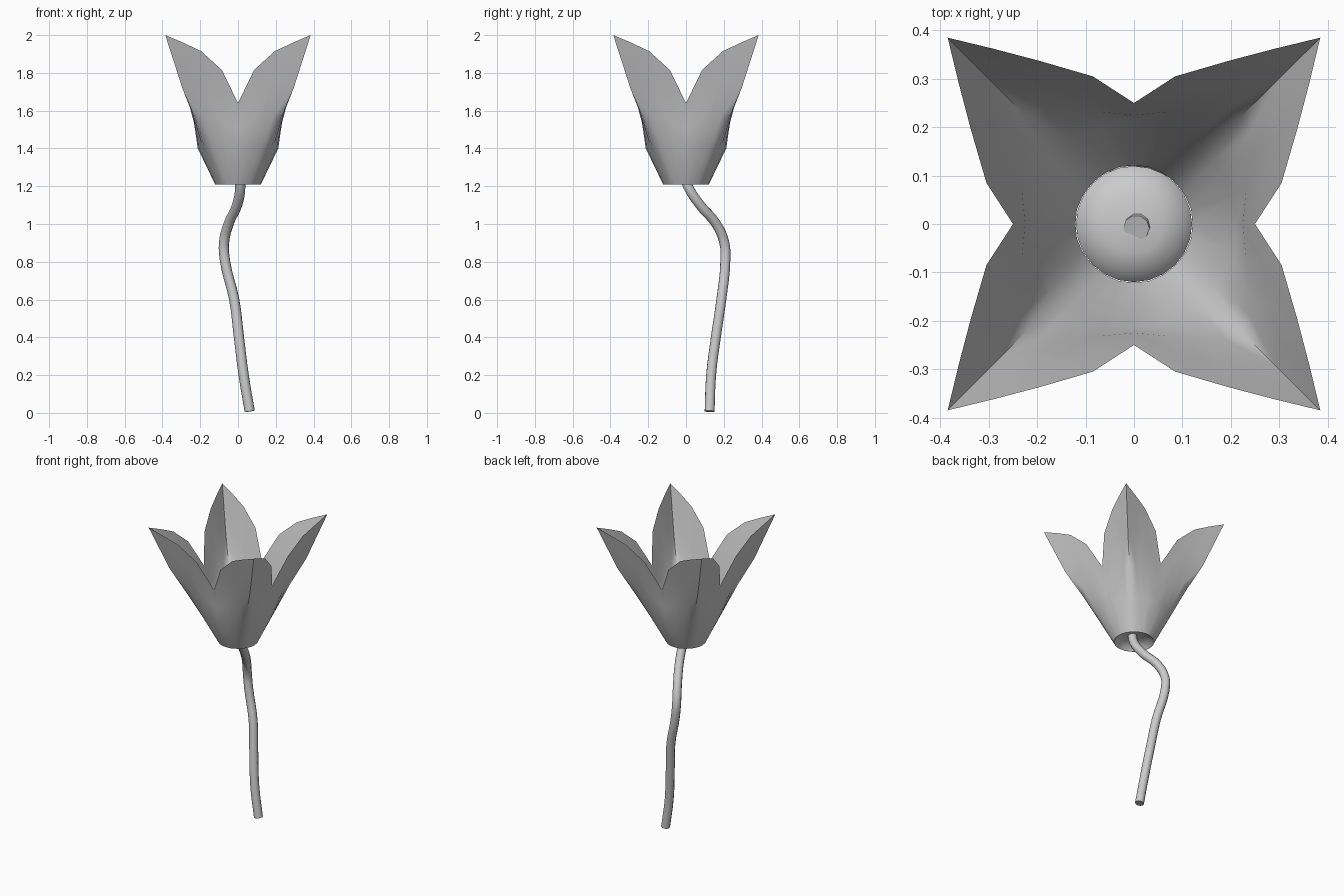
import bpy, bmesh, math
from mathutils import Vector, Matrix

if "Cube" in bpy.data.objects:
    bpy.data.objects.remove(bpy.data.objects["Cube"])

def add_mesh(name, bm, angle=60):
    bmesh.ops.remove_doubles(bm, verts=bm.verts, dist=0.0005)
    bmesh.ops.recalc_face_normals(bm, faces=bm.faces)
    me = bpy.data.meshes.new(name)
    bm.to_mesh(me)
    bm.free()
    ob = bpy.data.objects.new(name, me)
    bpy.context.collection.objects.link(ob)
    bpy.ops.object.select_all(action='DESELECT')
    ob.select_set(True)
    bpy.context.view_layer.objects.active = ob
    bpy.ops.object.shade_smooth_by_angle(angle=math.radians(angle))
    return ob

# Petal columns from the notch between petals (first) to the petal ridge (last)
columns = [
    [(0, .121, 1.21), (0, .213, 1.40), (0, .225, 1.50), (0, .236, 1.57), (0, .25, 1.64)],
    [(.03, .118, 1.21), (.058, .206, 1.40), (.075, .232, 1.53), (.083, .265, 1.68), (.085, .305, 1.815)],
    [(.058, .106, 1.21), (.107, .182, 1.39), (.145, .235, 1.56), (.175, .285, 1.74), (.195, .337, 1.915)],
    [(.074, .095, 1.21), (.132, .168, 1.38), (.19, .24, 1.58), (.24, .30, 1.77), (.29, .362, 1.96)],
    [(.085, .085, 1.21), (.150, .150, 1.38), (.222, .222, 1.55), (.295, .295, 1.72), (.385, .385, 2.0)],
]

# Flower cup: one eighth, mirrored and turned around four times
bm = bmesh.new()
for quarter in range(4):
    turn = Matrix.Rotation(quarter * math.pi / 2, 3, 'Z')
    for side in (1, -1):
        grid = [[bm.verts.new(turn @ Vector((side * x, y, z))) for x, y, z in col]
                for col in columns]
        for a, b in zip(grid, grid[1:]):
            for i in range(len(a) - 1):
                bm.faces.new((a[i], b[i], b[i + 1], a[i + 1]))
add_mesh("petals", bm)

# Domed floor of the cup
bm = bmesh.new()
rings = [(.12, 1.21), (.10, 1.236), (.06, 1.25), (.0001, 1.254)]
n = 24
loops = [[bm.verts.new((r * math.cos(2 * math.pi * k / n), r * math.sin(2 * math.pi * k / n), z))
          for k in range(n)] for r, z in rings]
for a, b in zip(loops, loops[1:]):
    for k in range(n):
        bm.faces.new((a[k], a[(k + 1) % n], b[(k + 1) % n], b[k]))
add_mesh("cup_floor", bm)

# Winding stem
path = [(.062, .125, .008), (.03, .133, .2), (.005, .158, .4), (-.02, .187, .6),
        (-.068, .208, .8), (-.074, .203, .9), (-.05, .16, 1.0), (-.005, .075, 1.1),
        (.012, .01, 1.2), (.005, -.008, 1.258)]
cu = bpy.data.curves.new("stem", 'CURVE')
cu.dimensions = '3D'
cu.bevel_depth = .027
cu.bevel_resolution = 3
cu.resolution_u = 4
cu.use_fill_caps = True
sp = cu.splines.new('BEZIER')
sp.bezier_points.add(len(path) - 1)
for p, co in zip(sp.bezier_points, path):
    p.co = co
    p.handle_left_type = p.handle_right_type = 'AUTO'
stem = bpy.data.objects.new("stem", cu)
bpy.context.collection.objects.link(stem)
bpy.ops.object.select_all(action='DESELECT')
stem.select_set(True)
bpy.context.view_layer.objects.active = stem
bpy.ops.object.convert(target='MESH')
bpy.ops.object.shade_smooth_by_angle(angle=math.radians(50))
